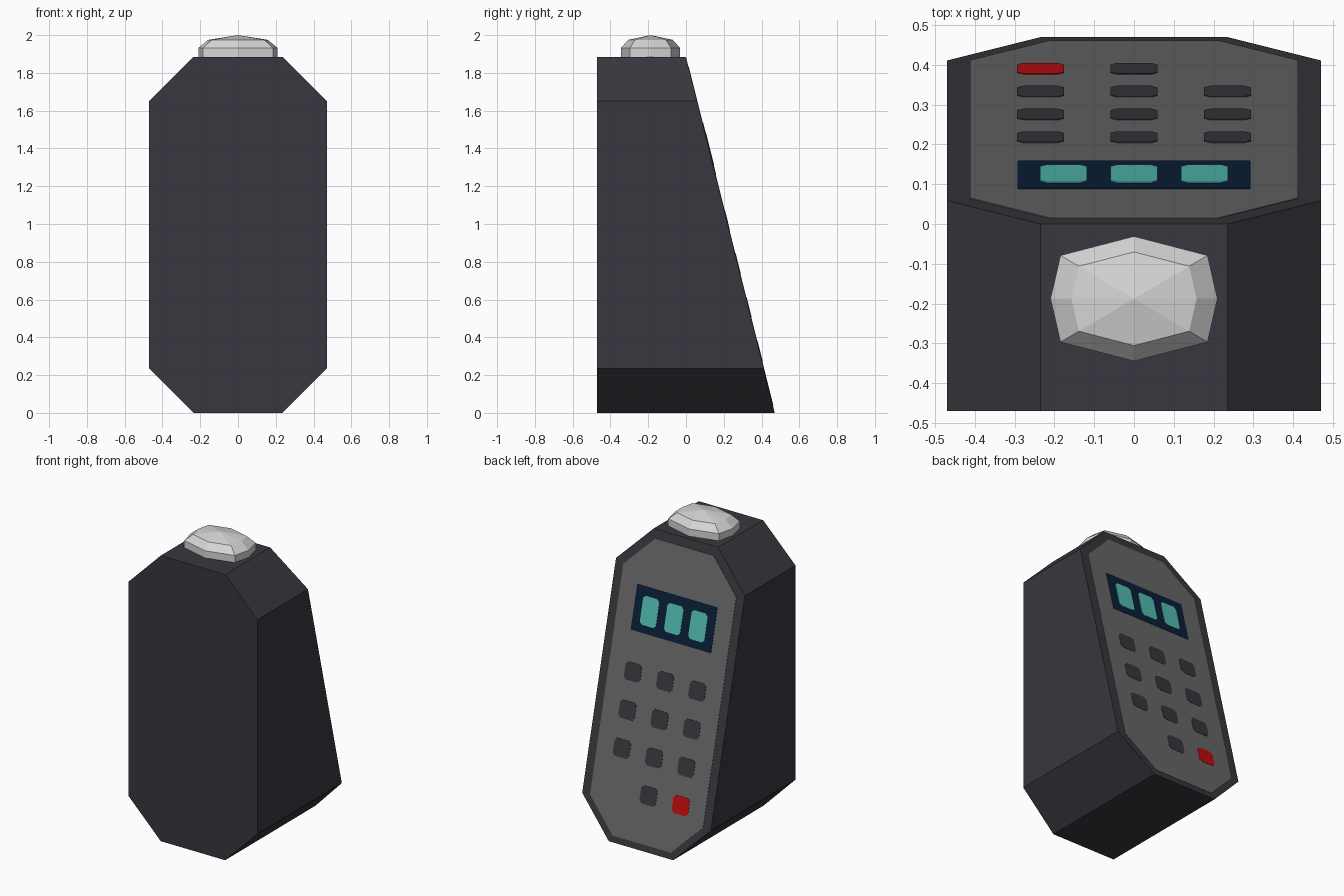
import bpy, bmesh, math

if "Cube" in bpy.data.objects:
    bpy.data.objects.remove(bpy.data.objects["Cube"])

H, D = 1.885, 0.47          # body height and half depth


def material(name, rgb):
    m = bpy.data.materials.new(name)
    lin = [((c / 255 + 0.055) / 1.055) ** 2.4 if c > 10 else c / 255 / 12.92 for c in rgb]
    m.diffuse_color = (*lin, 1)
    m.use_nodes = True
    m.node_tree.nodes["Principled BSDF"].inputs["Base Color"].default_value = m.diffuse_color
    return m


CASE = material("dark_case", (56, 55, 62))
PANEL = material("grey_panel", (104, 104, 104))
SCREEN = material("navy_screen", (10, 31, 56))
DIGIT = material("teal_digit", (82, 190, 178))
RED = material("red_key", (192, 13, 13))
CRYSTAL = material("pale_crystal", (214, 214, 214))


def loft(name, rings, mat):
    """Skin a stack of equal-length rings and cap both ends."""
    bm = bmesh.new()
    vs = [[bm.verts.new(p) for p in r] for r in rings]
    n = len(vs[0])
    for a, b in zip(vs, vs[1:]):
        for i in range(n):
            j = (i + 1) % n
            bm.faces.new((a[i], a[j], b[j], b[i]))
    bm.faces.new(vs[0])
    if len(rings) > 2:               # faceted top comes to a point
        bmesh.ops.poke(bm, faces=[bm.faces.new(vs[-1])])
        top = max(bm.verts, key=lambda v: v.index if v.index >= 0 else 10**6)
    else:
        bm.faces.new(vs[-1])
    bmesh.ops.recalc_face_normals(bm, faces=bm.faces[:])
    me = bpy.data.meshes.new(name)
    bm.to_mesh(me)
    bm.free()
    me.materials.append(mat)
    ob = bpy.data.objects.new(name, me)
    bpy.context.collection.objects.link(ob)
    return ob


def octagon(cx, cz, w, h, c):
    """Rectangle with its corners cut by c, in the x-z plane."""
    quarter = [(w / 2, h / 2 - c), (w / 2 - c, h / 2)]
    pts = quarter + [(-x, z) for x, z in quarter[::-1]]
    pts += [(-x, -z) for x, z in pts]
    return [(cx + x, cz + z) for x, z in pts]


def slope(z):
    return D * (1 - z / H)


def plate(name, cx, cz, w, h, c, lift, mat):
    """Thin plate lying on the sloping back face."""
    o = octagon(cx, cz, w, h, c)
    loft(name, [[(x, slope(z) + d, z) for x, z in o] for d in (lift - 0.002, lift)], mat)


# Wedge-shaped body with cut corners
o = octagon(0, H / 2, 2 * D, H, 0.235)
loft("body", [[(x, -D, z) for x, z in o], [(x, slope(z), z) for x, z in o]], CASE)

# Keypad panel, display and digits
plate("panel", 0, 0.935, 0.825, 1.79, 0.2, 0.002, PANEL)
plate("display", 0, 1.4, 0.586, 0.275, 0.001, 0.004, SCREEN)
for i in (-1, 0, 1):
    plate("digit", i * 0.177, 1.398, 0.118, 0.175, 0.016, 0.006, DIGIT)

# Keys: three full rows, then a dark key and a red key
for row in range(4):
    for col in (-1, 0, 1):
        if row == 3 and col == 1:
            continue
        red = row == 3 and col == -1
        plate("red_key" if red else "key", col * 0.235, 1.02 - row * 0.23,
              0.118, 0.108, 0.016, 0.004, RED if red else CASE)

# Faceted crystal on top
outline = [(0.21, 0), (0.185, 0.109), (0, 0.157), (-0.185, 0.109),
           (-0.21, 0), (-0.185, -0.109), (0, -0.157), (0.185, -0.109)]
gem = loft("crystal", [[(x * s, y * s - 0.188, z) for x, y in outline]
                       for s, z in ((1, H), (1, 1.932), (0.75, 1.975))], CRYSTAL)
for v in gem.data.vertices:          # raise the centre point
    if abs(v.co.x) < 0.01 and abs(v.co.y + 0.188) < 0.01:
        v.co.z = 2.0
